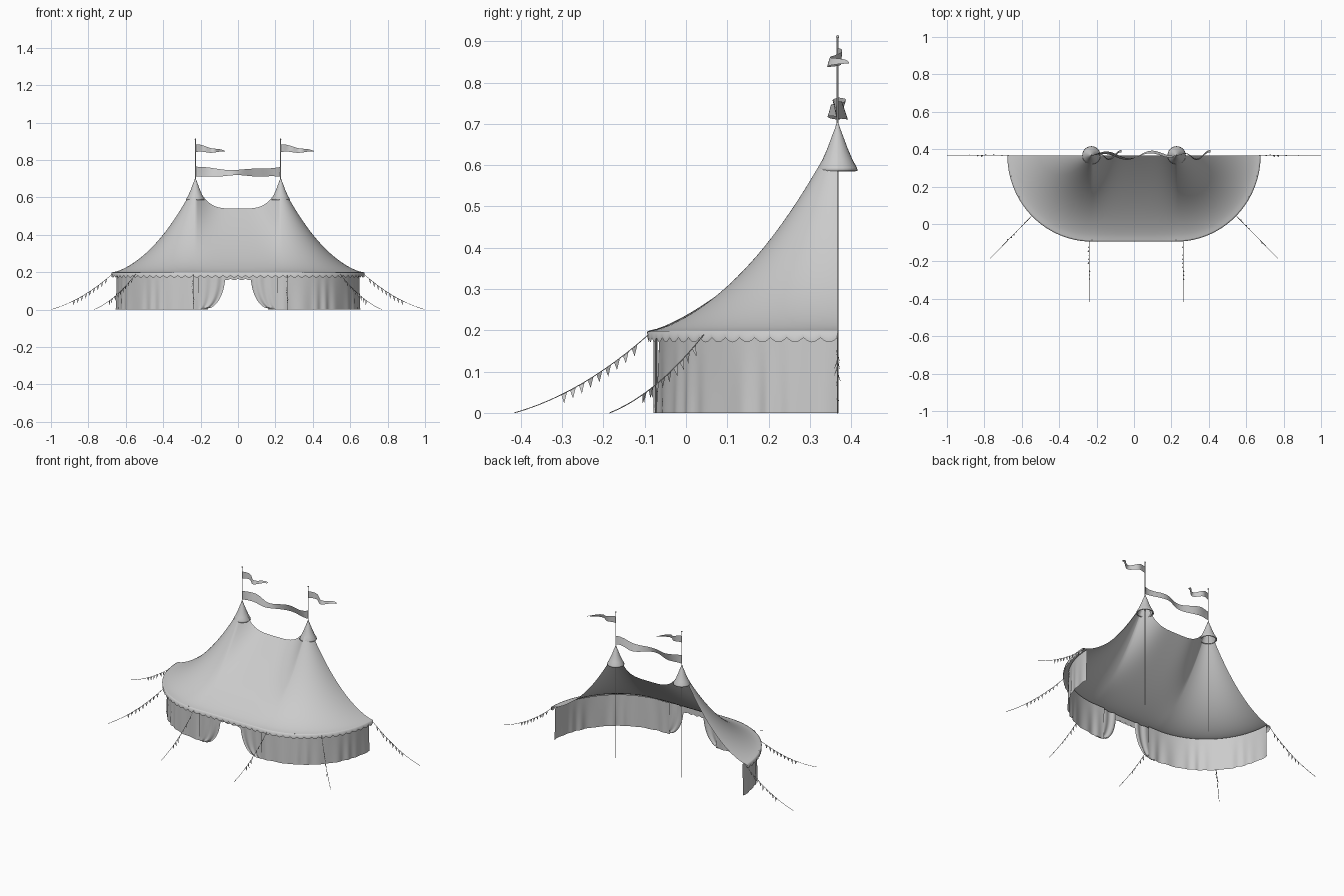
import bpy, math, random
from mathutils import Vector

if "Cube" in bpy.data.objects:
    bpy.data.objects.remove(bpy.data.objects["Cube"])
random.seed(4)

C, YB, R = 0.225, 0.367, 0.445        # pole offset, cut plane y, eave radius
HALF = C + math.pi / 2 * R            # half length of the eave line


def grid(name, rows, smooth=True):
    """Sheet through a list of equally long rows of points."""
    n = len(rows[0])
    verts = [tuple(p) for r in rows for p in r]
    faces = [(i*n+j, i*n+j+1, (i+1)*n+j+1, (i+1)*n+j)
             for i in range(len(rows)-1) for j in range(n-1)]
    me = bpy.data.meshes.new(name)
    me.from_pydata(verts, [], faces)
    me.update()
    if smooth:
        me.polygons.foreach_set("use_smooth", [True] * len(faces))
    ob = bpy.data.objects.new(name, me)
    bpy.context.collection.objects.link(ob)
    return ob


def spine(s):
    """Ridge x and outward direction for s in -1..1 along the eave."""
    sg, d = (1 if s >= 0 else -1), abs(s) * HALF
    if d < C:
        return sg * d, 0, -1.02
    a = (d - C) / R
    return sg * C, sg * math.sin(a), -1.02 * math.cos(a)


def at(s, r, z):
    bx, dx, dy = spine(s)
    return (bx + dx * r, YB + dy * r, z)


def lathe(name, x, y, profile, n=24):
    return grid(name, [[(x + r * math.cos(k * math.tau / n), y + r * math.sin(k * math.tau / n), z)
                        for k in range(n + 1)] for r, z in profile])


def tube(name, pts, rad, n=6):
    rows = []
    for i, p in enumerate(pts):
        d = (pts[min(i+1, len(pts)-1)] - pts[max(i-1, 0)]).normalized()
        u = d.cross(Vector((0, 0, 1))).normalized()
        v = d.cross(u)
        rows.append([p + rad * (u * math.cos(k * math.tau / n) + v * math.sin(k * math.tau / n))
                     for k in range(n + 1)])
    return grid(name, rows)


def roof_z(s, t):
    pole = 0.2 + 0.48 * (1 - t) ** (1.78 - 0.25 * t * t)
    mid = 0.2 + 0.34 * (1 - t) ** 1.35
    w = (abs(spine(s)[0]) / C) ** 4
    return mid + (pole - mid) * w


# Canvas roof: sagging ridge between two peaks, flaring to the eave
grid("canvas_roof", [[at(i / 60, R * j / 28, roof_z(i / 60, j / 28)) for j in range(29)]
                     for i in range(-60, 61)])

# Scalloped valance hanging from the eave
N = 46 * 6
grid("scalloped_valance",
     [[at(2*i/N - 1, R, 0.2), at(2*i/N - 1, R + 0.007, 0.197),
       at(2*i/N - 1, R + 0.006, 0.182 - 0.011 * abs(math.sin(math.pi * i / 6)))]
      for i in range(N + 1)])

# Scalloped header over the doorway
grid("door_header", [[(x / 400, -0.075, 0.195),
                      (x / 400, -0.075, 0.165 - 0.008 * abs(math.sin(math.pi * x / 16)))]
                     for x in range(-32, 33)])

for sg, side in ((-1, "left"), (1, "right")):
    # Side wall with soft folds
    rows = []
    s0 = 0.16 / HALF
    for i in range(121):
        s = s0 + (1 - s0) * i / 120
        f = 0.004 * math.sin(i * 0.5 + 1.5 * math.sin(i * 0.13)) * (0.4 + 0.6 * math.sin(i * 0.09) ** 2)
        rows.append([at(sg * s, R - 0.022 + f * (1 - k / 8) + 0.004 * (1 - k / 8), 0.197 * k / 8)
                     for k in range(9)])
    grid(side + "_wall", rows)

    # Door curtain swept back to the wall
    rows = []
    for k in range(17):
        v = k / 16
        inner = 0.068 + 0.112 * (1 - math.sqrt(1 - (1 - v) ** 2.2))
        row = []
        for j in range(17):
            u = j / 16
            row.append((sg * (inner + (0.215 - inner) * u),
                        -0.074 + 0.006 * math.sin(u * 15) * (1 - u), 0.195 * v))
        rows.append(row)
    grid(side + "_door_curtain", rows)

    # Peak cap, rim, mast and finial
    px = sg * 0.228
    lathe(side + "_peak_cap", px, YB, [(0.041, 0.592), (0.042, 0.585), (0.049, 0.586), (0.047, 0.594),
          (0.037, 0.612), (0.024, 0.642), (0.013, 0.672), (0.006, 0.69), (0.002, 0.703)])
    lathe(side + "_mast", px, YB, [(0.0025, 0), (0.0025, 0.91), (0, 0.91)], 8)
    bpy.ops.mesh.primitive_uv_sphere_add(segments=10, ring_count=6, radius=0.004,
                                         location=(px, YB, 0.911))
    bpy.context.object.name = side + "_mast_finial"

    # Waving pennant
    ln = 0.16 if sg < 0 else 0.18
    rows = []
    for i in range(25):
        u = i / 24
        y = YB + 0.022 * math.sin(u * 8) * min(1, 2 * u)
        mid = 0.863 - 0.018 * u + 0.003 * math.sin(u * 9)
        h = 0.021 * (1 - u) ** 0.7
        rows.append([(px + ln * u, y + 0.006 * u * k, mid + h * k) for k in (-1, 0, 1)])
    grid(side + "_pennant", rows)

# Banner strung between the masts
rows = []
for i in range(41):
    u = i / 40
    y = YB + 0.02 * math.sin(u * 11) * math.sin(math.pi * u) ** 0.5
    top = 0.764 - 0.016 * math.sin(math.pi * u) + 0.003 * math.sin(u * 12)
    bot = 0.708 + 0.008 * math.sin(math.pi * u) + 0.003 * math.sin(u * 14 + 1)
    rows.append([(-0.228 + 0.456 * u, y + 0.008 * math.sin(u * 6) * (k - 1), bot + (top - bot) * k / 2)
                 for k in range(3)])
grid("ridge_banner", rows)

# Guy ropes with triangular bunting: eave point and ground point
ropes = [((-0.24, -0.088), (-0.24, -0.416)), ((0.263, -0.088), (0.263, -0.416))]
for sg in (-1, 1):
    ropes += [((sg * 0.545, 0.045), (sg * 0.77, -0.185)), ((sg * 0.67, YB), (sg * 1.0, YB))]
for n, (a, b) in enumerate(ropes):
    A, B = Vector((*a, 0.192)), Vector((*b, 0.0))

    def rope(t):
        p = A.lerp(B, t)
        p.z -= 0.1 * t * (1 - t)
        return p
    tube(f"guy_rope_{n}", [rope(t / 12) for t in range(13)], 0.0012)
    along = (B - A)
    along.z = 0
    along.normalize()
    across = Vector((-along.y, along.x, 0))
    for k in range(9):
        p = rope(0.09 + 0.065 * k)
        q = rope(0.09 + 0.065 * k + 0.042)
        tip = (p + q) / 2 + across * random.uniform(-0.01, 0.01) + Vector((0, 0, -0.024))
        me = bpy.data.meshes.new("bunting_flag")
        me.from_pydata([p, q, tip], [], [(0, 1, 2)])
        ob = bpy.data.objects.new(f"bunting_flag_{n}_{k}", me)
        bpy.context.collection.objects.link(ob)
